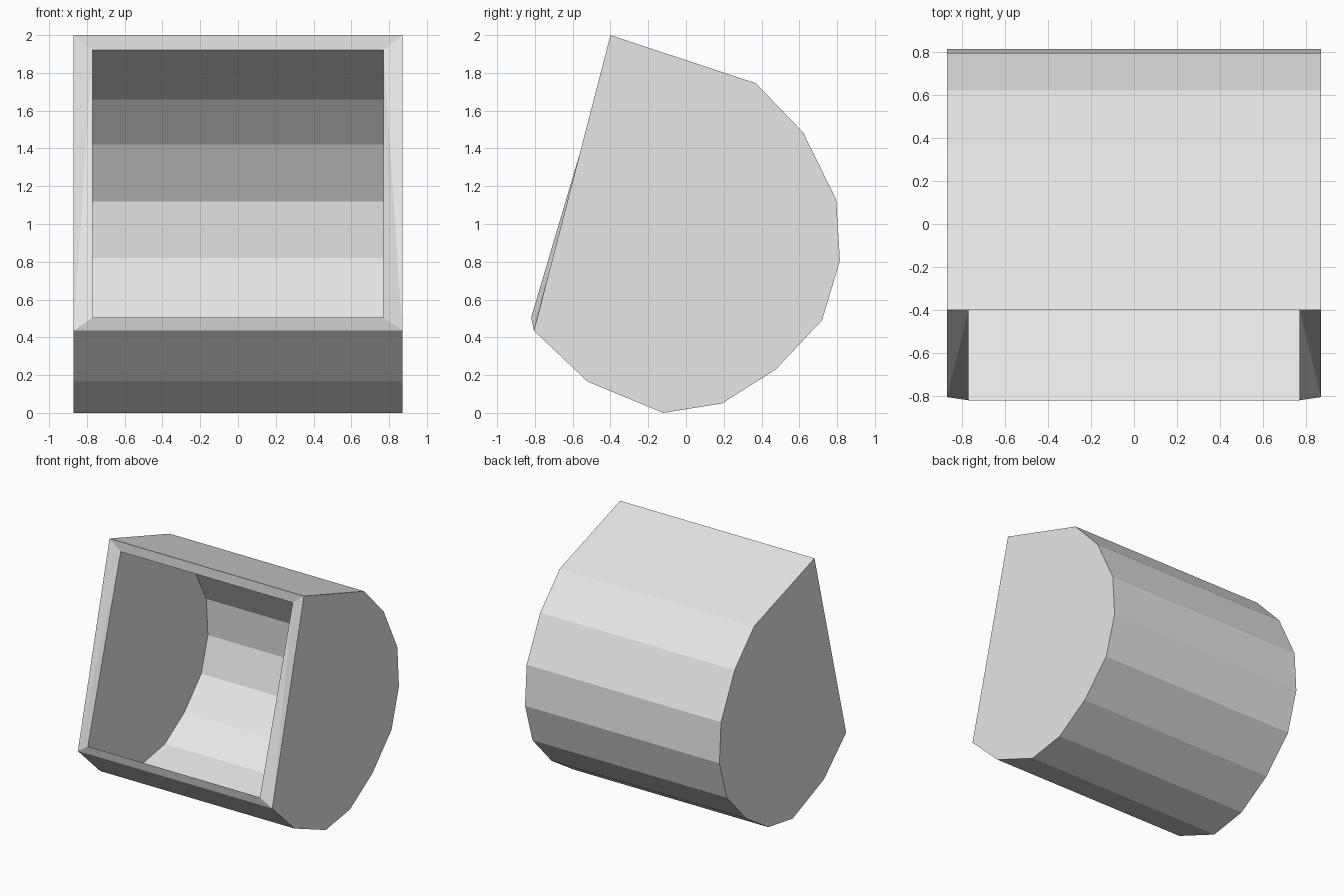
import bpy
import bmesh

cube = bpy.data.objects.get("Cube")
if cube:
    bpy.data.objects.remove(cube, do_unlink=True)

# Single plain colour
grey = bpy.data.materials.new("light_grey")
grey.use_nodes = True
colour = (0.8, 0.8, 0.8, 1)
grey.diffuse_color = colour
grey.node_tree.nodes["Principled BSDF"].inputs["Base Color"].default_value = colour

# Side profiles (y, z), from the top lip round the back to the bottom lip
OUTER = [(-0.40, 2.0), (0.37, 1.745), (0.62, 1.485), (0.795, 1.13),
         (0.815, 0.805), (0.72, 0.49), (0.475, 0.23), (0.19, 0.05),
         (-0.12, 0.0), (-0.52, 0.165), (-0.805, 0.435)]
INNER = [(-0.40, 1.92), (0.32, 1.66), (0.535, 1.42), (0.695, 1.12),
         (0.715, 0.82), (0.63, 0.54), (0.415, 0.31), (0.165, 0.15),
         (-0.11, 0.10), (-0.475, 0.25), (-0.82, 0.505)]
OUTER_HALF, INNER_HALF = 0.87, 0.77

bm = bmesh.new()


def shell(profile, half):
    """Sweep an open profile across x and close both ends."""
    left, right = ([bm.verts.new((x, y, z)) for y, z in profile]
                   for x in (half, -half))
    for i in range(len(profile) - 1):
        bm.faces.new((left[i], left[i + 1], right[i + 1], right[i]))
    bm.faces.new(left)
    bm.faces.new(right)
    return left, right


outer = shell(OUTER, OUTER_HALF)
inner = shell(INNER, INNER_HALF)

# Rim: top and bottom strips
for end in (0, -1):
    bm.faces.new((outer[0][end], outer[1][end], inner[1][end], inner[0][end]))

# Rim: slightly twisted side strips, split from outer bottom to inner top
for o, i in zip(outer, inner):
    bm.faces.new((o[0], o[-1], i[0]))
    bm.faces.new((o[-1], i[-1], i[0]))

bmesh.ops.recalc_face_normals(bm, faces=bm.faces)
mesh = bpy.data.meshes.new("hollow_shell")
bm.to_mesh(mesh)
bm.free()
mesh.materials.append(grey)
obj = bpy.data.objects.new("hollow_shell", mesh)
bpy.context.collection.objects.link(obj)
